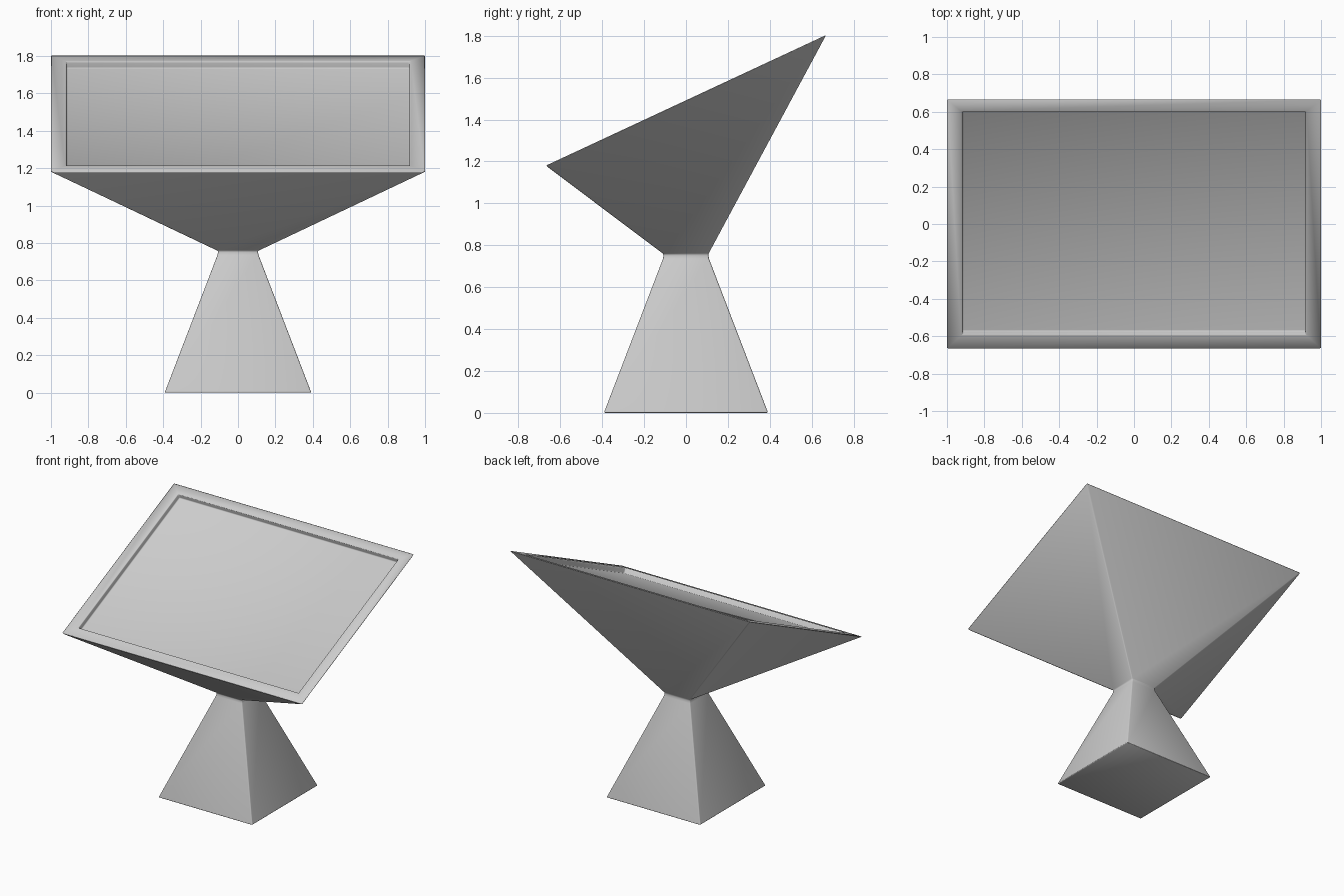
import bpy, bmesh

if "Cube" in bpy.data.objects:
    bpy.data.objects.remove(bpy.data.objects["Cube"])

# Height of the tilted tray plane at depth y
def tilt(y):
    return 1.492 + 0.466 * y

def rect(hx, y0, y1):
    return [(-hx, y0), (hx, y0), (hx, y1), (-hx, y1)]

bm = bmesh.new()

def ring(points):
    return [bm.verts.new(p) for p in points]

# Cross-sections from the foot, through the narrow neck, to the tilted rim and recess
drop_y, drop_z = 0.017, -0.036          # recess depth, perpendicular to the tilt
inner = rect(0.917, -0.59, 0.597)
rings = [
    ring([(x, y, 0) for x, y in rect(0.392, -0.392, 0.392)]),
    ring([(x, y, 0.735) for x, y in rect(0.11, -0.11, 0.11)]),
    ring([(x, y, 0.757) for x, y in rect(0.106, -0.106, 0.106)]),
    ring([(x, y, tilt(y)) for x, y in rect(1.004, -0.669, 0.669)]),
    ring([(x, y, tilt(y)) for x, y in inner]),
    ring([(x, y + drop_y, tilt(y) + drop_z) for x, y in inner]),
]
for a, b in zip(rings, rings[1:]):
    for i in range(4):
        j = (i + 1) % 4
        bm.faces.new((a[i], a[j], b[j], b[i]))
bm.faces.new(rings[0][::-1])
bm.faces.new(rings[-1])
bmesh.ops.recalc_face_normals(bm, faces=bm.faces)
for f in bm.faces:
    f.smooth = True

mesh = bpy.data.meshes.new("tilted_tray_pedestal")
bm.to_mesh(mesh)
bm.free()
obj = bpy.data.objects.new("tilted_tray_pedestal", mesh)
bpy.context.collection.objects.link(obj)

# Softly rounded edges
bevel = obj.modifiers.new("soft_edges", 'BEVEL')
bevel.width = 0.007
bevel.segments = 2
bevel.limit_method = 'ANGLE'
bevel.angle_limit = 0.3
